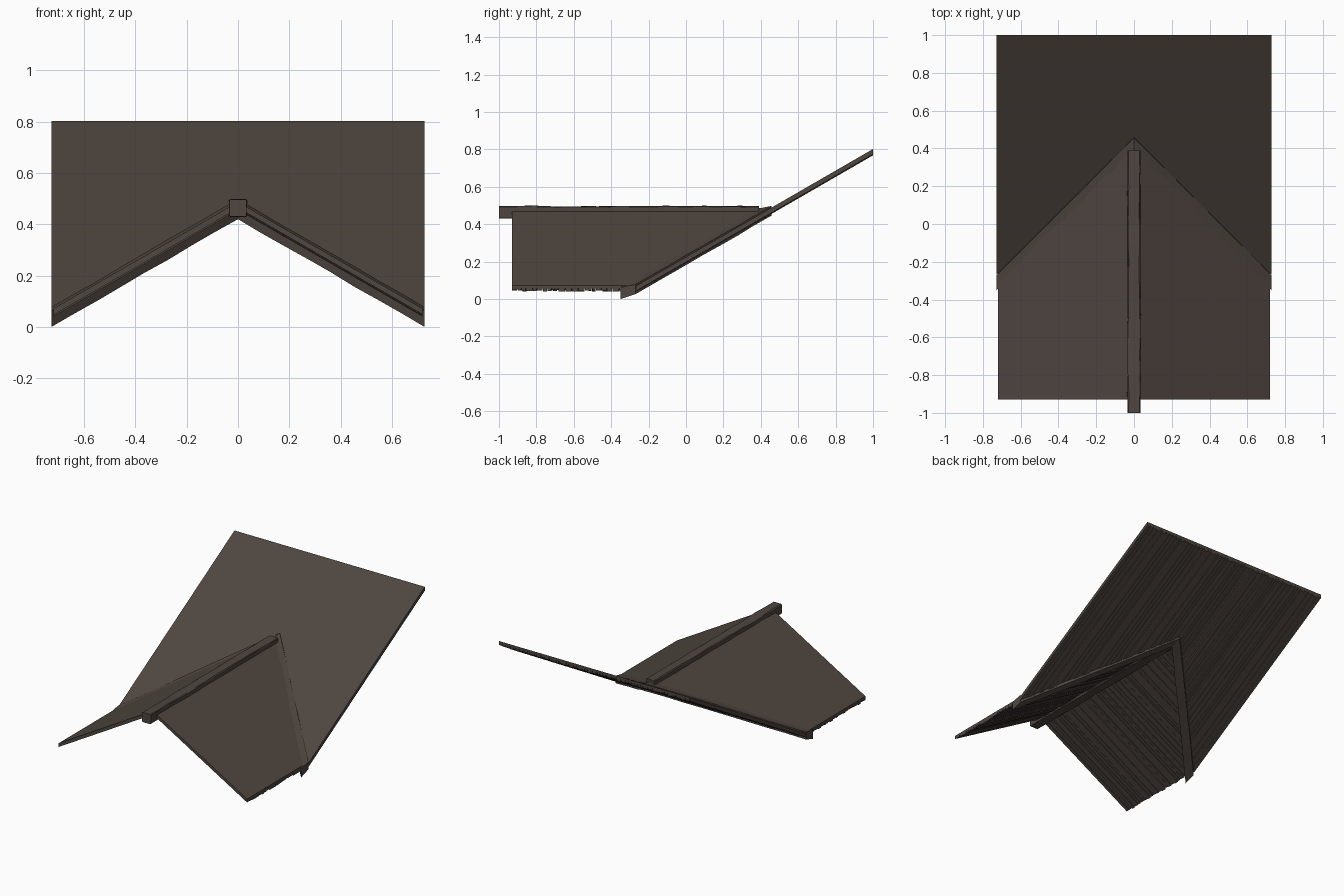
import bpy, bmesh, math, random
from mathutils import Vector

if "Cube" in bpy.data.objects:
    bpy.data.objects.remove(bpy.data.objects["Cube"])

random.seed(4)
SLOPE = math.tan(math.radians(30))
HALF = 0.727          # half width of the main roof
EAVE = 0.72           # half width of the gable roof
APEX = 0.46           # y where the valleys meet
FRONT = -0.93


def material(name, rgb):
    m = bpy.data.materials.new(name)
    m.diffuse_color = (*rgb, 1)
    m.use_nodes = True
    m.node_tree.nodes["Principled BSDF"].inputs["Base Color"].default_value = m.diffuse_color
    return m


WOOD = material("dark brown wood", (0.078, 0.061, 0.051))


def main_z(x, y):
    return 0.802 - SLOPE * (1 - y)


def gable_z(x, y):
    return 0.487 - SLOPE * abs(x)


def finish(name, bm):
    bmesh.ops.recalc_face_normals(bm, faces=bm.faces)
    me = bpy.data.meshes.new(name)
    bm.to_mesh(me)
    bm.free()
    me.materials.append(WOOD)
    ob = bpy.data.objects.new(name, me)
    bpy.context.collection.objects.link(ob)
    return ob


def loft(bm, rings):
    """Closed solid through a list of equal-length rings."""
    vs = [[bm.verts.new(p) for p in r] for r in rings]
    n = len(vs[0])
    for a, b in zip(vs, vs[1:]):
        for i in range(n):
            j = (i + 1) % n
            bm.faces.new((a[i], a[j], b[j], b[i]))
    bm.faces.new(vs[0][::-1])
    bm.faces.new(vs[-1])


def slab(bm, outline, zf, d0, d1):
    """Plan outline draped on a roof plane, between two depths below it."""
    loft(bm, [[Vector((x, y, zf(x, y) - d)) for x, y in outline] for d in (d0, d1)])


def splits(a, b, step, extra=()):
    """Random board edges from a to b."""
    out, t = [a], a
    while t + step * 1.4 < b:
        t += step * random.uniform(0.6, 1.4)
        out.append(t)
    return sorted(out + [b, *extra])


# main roof: smooth sheet on top, boards running up the slope beneath
for side, label in ((-1, "left"), (1, "right")):
    bm = bmesh.new()
    slab(bm, [(0, 1), (0, APEX), (side * HALF, APEX - HALF), (side * HALF, 1)],
         main_z, 0, 0.016)
    finish("main_roof_sheet_" + label, bm)

    bm = bmesh.new()
    edges = splits(0, HALF, 0.028)
    for a, b in zip(edges, edges[1:]):
        b -= 0.003 if b < HALF else 0
        slab(bm, [(side * a, 1), (side * a, APEX - a),
                  (side * b, APEX - b), (side * b, 1)],
             main_z, 0.012, random.uniform(0.024, 0.034))
    finish("main_roof_boards_" + label, bm)

    # gable roof: sheet and boards running down to the eave
    bm = bmesh.new()
    slab(bm, [(0, FRONT), (side * EAVE, FRONT), (side * EAVE, APEX - EAVE), (0, APEX)],
         gable_z, 0, 0.016)
    finish("gable_roof_sheet_" + label, bm)

    bm = bmesh.new()
    edges = splits(FRONT, APEX - 0.03, 0.028, (APEX - EAVE,))
    for a, b in zip(edges, edges[1:]):
        b -= 0.003
        if b - a < 0.004:
            continue
        xa, xb = min(EAVE, APEX - a), min(EAVE, APEX - b)
        slab(bm, [(0, a), (side * xa, a), (side * xb, b), (0, b)],
             gable_z, 0.012, random.uniform(0.023, 0.032))
    finish("gable_roof_boards_" + label, bm)

    # valley beam where the two roofs meet, slightly uneven along its length
    bm = bmesh.new()
    section = [(-0.35, 0.0), (-0.35, 0.062), (-0.27, 0.078), (-0.27, 0.026)]
    rings = []
    for i in range(9):
        x = HALF * i / 8
        r = HALF - x
        j = 0 if i in (0, 8) else 0.002
        rings.append([Vector((side * x, y + r + random.uniform(-j, j),
                              z + r * SLOPE + random.uniform(-j, j)))
                      for y, z in section])
    loft(bm, rings)
    finish("valley_beam_" + label, bm)

# ridge beam along the gable, rough hewn with chamfered corners
bm = bmesh.new()
w, c = 0.034, 0.005
prof = [(-w, 0.43 + c), (-w, 0.497 - c), (-w + c, 0.497), (w - c, 0.497),
        (w, 0.497 - c), (w, 0.43 + c), (w - c, 0.43), (-w + c, 0.43)]
rings = []
for i in range(15):
    y = -1 + 1.39 * i / 14
    j = 0 if i in (0, 14) else 0.0025
    rings.append([Vector((x + random.uniform(-j, j), y, z + random.uniform(-j, j)))
                  for x, z in prof])
loft(bm, rings)
finish("ridge_beam", bm)
